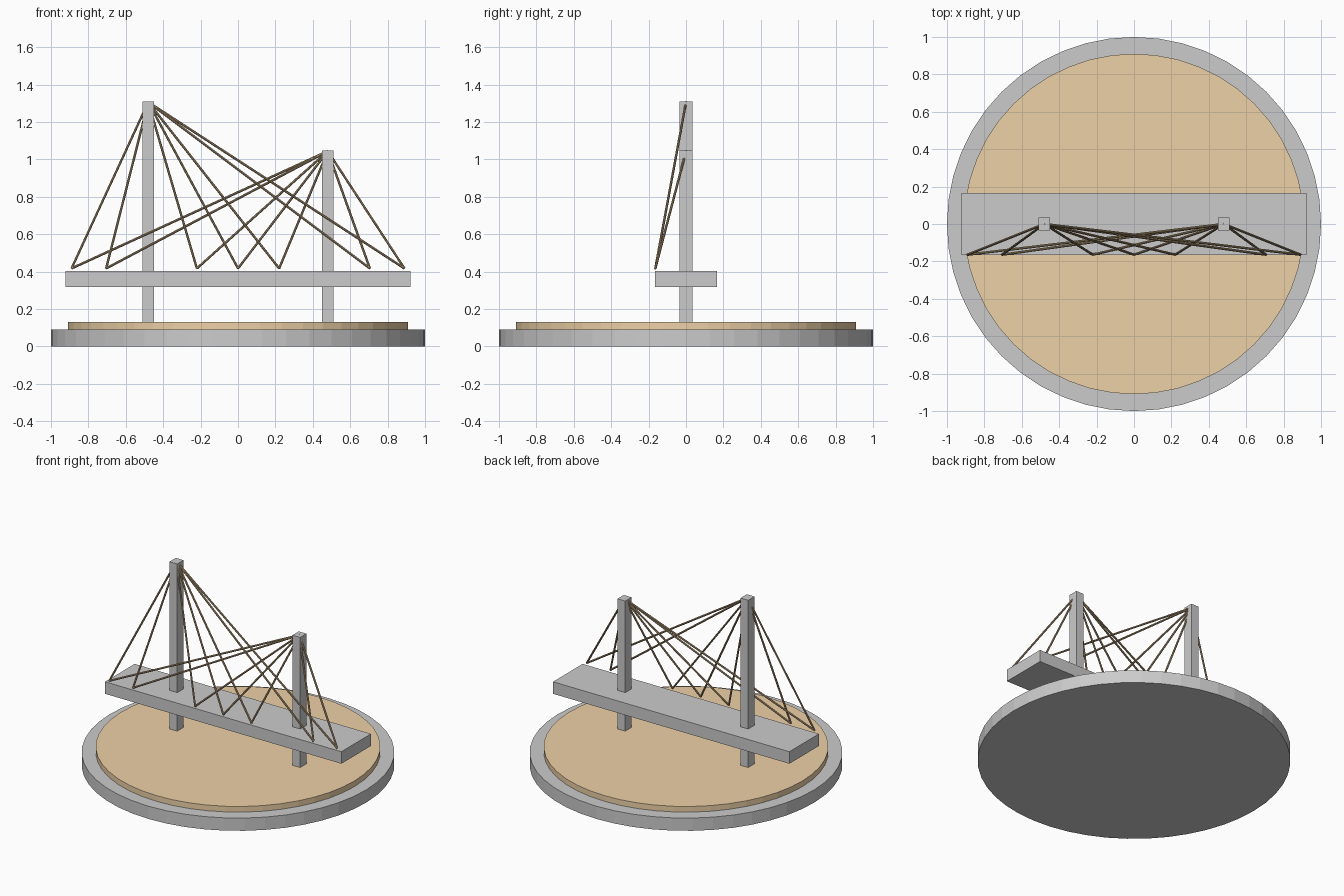
import bpy
from mathutils import Vector

if "Cube" in bpy.data.objects:
    bpy.data.objects.remove(bpy.data.objects["Cube"])


def material(name, color):
    m = bpy.data.materials.new(name)
    m.diffuse_color = color
    m.use_nodes = True
    m.node_tree.nodes["Principled BSDF"].inputs["Base Color"].default_value = m.diffuse_color
    return m


ORANGE = material("ground_orange", (0.85, 0.64, 0.39, 1))
BROWN = material("cable_brown", (0.45, 0.32, 0.18, 1))


def disc(name, radius, z0, z1, mat=None):
    bpy.ops.mesh.primitive_cylinder_add(vertices=48, radius=radius, depth=z1 - z0,
                                        location=(0, 0, (z0 + z1) / 2))
    ob = bpy.context.object
    ob.name = name
    if mat:
        ob.data.materials.append(mat)


def box(name, x, size_x, size_y, z0, z1):
    bpy.ops.mesh.primitive_cube_add(size=1, location=(x, 0, (z0 + z1) / 2))
    ob = bpy.context.object
    ob.name = name
    ob.scale = (size_x, size_y, z1 - z0)
    bpy.ops.object.transform_apply(location=False, rotation=False, scale=True)


def cable(name, a, b, radius=0.0065):
    a, b = Vector(a), Vector(b)
    bpy.ops.mesh.primitive_cylinder_add(vertices=8, radius=radius, depth=(b - a).length,
                                        location=(a + b) / 2)
    ob = bpy.context.object
    ob.name = name
    ob.rotation_euler = (b - a).to_track_quat('Z', 'Y').to_euler()
    ob.data.materials.append(BROWN)


# Round plinth with inset ground
disc("plinth", 1.0, 0.0, 0.09)
disc("ground", 0.91, 0.09, 0.13, ORANGE)

# Bridge deck
box("deck", 0, 1.845, 0.33, 0.317, 0.402)

# Two towers of different height, each with a fan of cables to the front deck edge
anchors = (-0.89, -0.705, -0.22, 0, 0.22, 0.705, 0.89)
for side, x, top in (("left", -0.48, 1.31), ("right", 0.48, 1.048)):
    box(f"{side}_tower", x, 0.06, 0.07, 0.13, top)
    for i, ax in enumerate(anchors):
        cable(f"{side}_cable_{i + 1}", (x, 0, top - 0.004), (ax, -0.164, 0.417))
